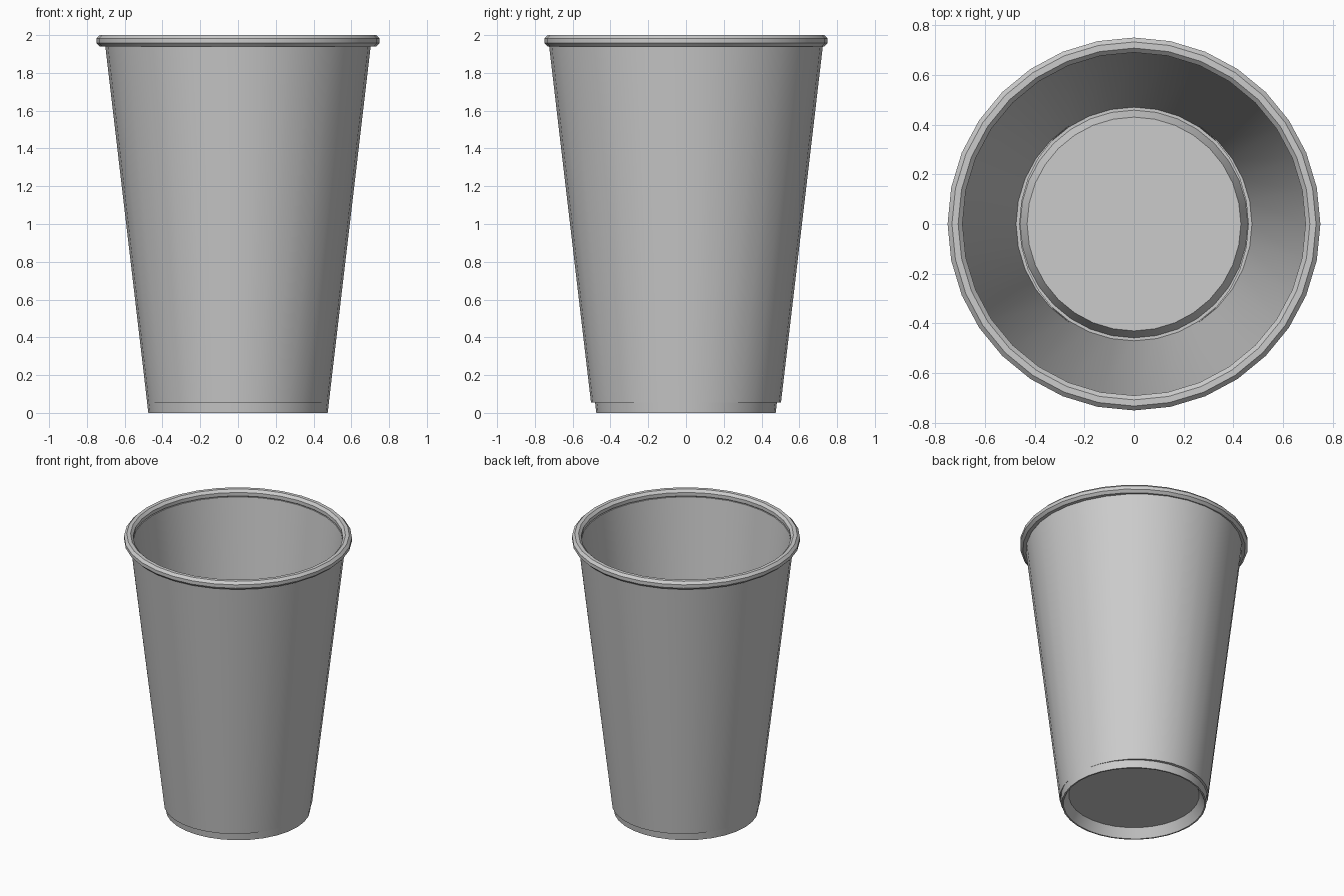
import bpy, bmesh, math

SIDES = 32

cube = bpy.data.objects.get("Cube")
if cube:
    bpy.data.objects.remove(cube, do_unlink=True)

grey = bpy.data.materials.new("plain grey")
grey.use_nodes = True
colour = (0.6, 0.6, 0.6, 1)
grey.diffuse_color = colour
grey.node_tree.nodes["Principled BSDF"].inputs["Base Color"].default_value = colour


def lathe(name, profile, y_extra=0.0, closed=False):
    """Turn a (radius, height) profile about z; y_extra widens it along y."""
    bm = bmesh.new()
    rings = []
    for r, z in profile:
        if r == 0:
            rings.append([bm.verts.new((0, 0, z))] * SIDES)
            continue
        angles = [math.tau * i / SIDES for i in range(SIDES)]
        rings.append([bm.verts.new((r * math.cos(a), (r + y_extra) * math.sin(a), z))
                      for a in angles])
    pairs = list(zip(rings, rings[1:]))
    if closed:
        pairs.append((rings[-1], rings[0]))
    for low, high in pairs:
        for i in range(SIDES):
            j = (i + 1) % SIDES
            corners = dict.fromkeys((low[i], low[j], high[j], high[i]))
            bm.faces.new(list(corners))
    bmesh.ops.recalc_face_normals(bm, faces=bm.faces)
    mesh = bpy.data.meshes.new(name)
    bm.to_mesh(mesh)
    bm.free()
    mesh.materials.append(grey)
    obj = bpy.data.objects.new(name, mesh)
    bpy.context.collection.objects.link(obj)
    bpy.ops.object.select_all(action="DESELECT")
    obj.select_set(True)
    bpy.context.view_layer.objects.active = obj
    bpy.ops.object.shade_smooth_by_angle(angle=math.radians(30))
    return obj


# Thin tapered wall with a raised floor folded up inside the foot
lathe("cup_wall_and_floor", [
    (0, 0.065), (0.43, 0.065), (0.465, 0), (0.475, 0),
    (0.70, 1.95), (0.69, 1.95), (0.47, 0.015), (0.458, 0.015),
    (0.43, 0.072), (0, 0.072)])

# Outer sleeve, slightly wider front to back, stopping above the foot
lathe("outer_sleeve", [(0.46, 0.055), (0.481, 0.055), (0.703, 1.945), (0.69, 1.945)],
      y_extra=0.022)

# Rolled lip with an eight-sided section
lip_radius = 0.03 / math.cos(math.pi / 8)
lip = [(0.72 + lip_radius * math.cos(a), 1.97 + lip_radius * math.sin(a))
       for a in (math.tau * (i + 0.5) / 8 for i in range(8))]
lathe("rolled_lip", lip, closed=True)
